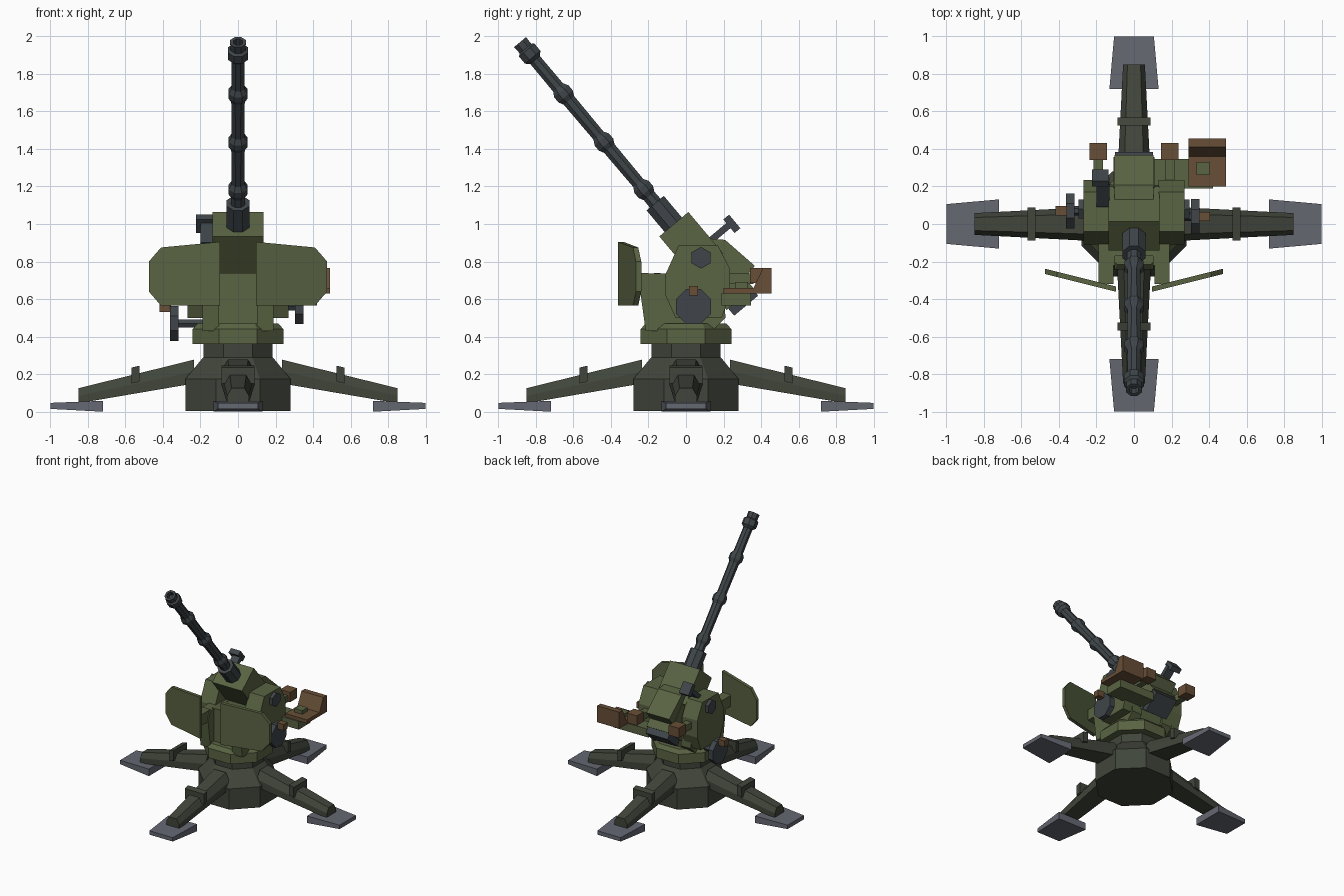
import bpy, bmesh
from math import sin, cos, pi, radians
from mathutils import Matrix, Vector

if "Cube" in bpy.data.objects:
    bpy.data.objects.remove(bpy.data.objects["Cube"])


def material(name, rgb):
    m = bpy.data.materials.new(name)
    m.use_nodes = True
    m.diffuse_color = (*rgb, 1)
    m.node_tree.nodes["Principled BSDF"].inputs["Base Color"].default_value = (*rgb, 1)
    return m


GREEN = material("olive green", (0.1, 0.125, 0.055))
DARK = material("dark green", (0.052, 0.06, 0.043))
STEEL = material("gun steel", (0.05, 0.06, 0.067))
PAD = material("pad grey", (0.127, 0.138, 0.165))
BROWN = material("brown leather", (0.135, 0.077, 0.037))


def loft(name, rings, mat, matrix=Matrix()):
    """Skin a list of equal-length point rings and cap both ends."""
    bm = bmesh.new()
    rows = [[bm.verts.new(matrix @ Vector(p)) for p in ring] for ring in rings]
    n = len(rows[0])
    for a, b in zip(rows, rows[1:]):
        for i in range(n):
            bm.faces.new((a[i], a[(i + 1) % n], b[(i + 1) % n], b[i]))
    bm.faces.new(rows[0])
    bm.faces.new(rows[-1])
    bmesh.ops.recalc_face_normals(bm, faces=bm.faces)
    mesh = bpy.data.meshes.new(name)
    bm.to_mesh(mesh)
    bm.free()
    mesh.materials.append(mat)
    ob = bpy.data.objects.new(name, mesh)
    bpy.context.collection.objects.link(ob)
    return ob


def side_prism(name, x0, x1, profile, mat):
    """Extrude a (y, z) profile from x0 to x1."""
    return loft(name, [[(x, y, z) for y, z in profile] for x in (x0, x1)], mat)


def box(name, x0, x1, y0, y1, z0, z1, mat):
    return side_prism(name, x0, x1, [(y0, z0), (y1, z0), (y1, z1), (y0, z1)], mat)


def lathe(name, profile, sides, mat, matrix=Matrix(), turn=0.5):
    """Revolve (height, radius) pairs around the local z axis."""
    ang = [2 * pi * (i + turn) / sides for i in range(sides)]
    return loft(name, [[(r * cos(a), r * sin(a), h) for a in ang] for h, r in profile], mat, matrix)


def disc_x(name, x0, x1, y, z, r, sides, mat, turn=0.5):
    m = Matrix.Translation((0, y, z)) @ Matrix.Rotation(pi / 2, 4, "Y")
    return lathe(name, [(x0, r), (x1, r)], sides, mat, m, turn)


# Gun frame: t runs along the bore, n is perpendicular and up
PIVOT = Vector((0, 0.08, 0.82))
ELEV = radians(50)


def gun(points):
    return [(PIVOT.y - t * cos(ELEV) + n * sin(ELEV), PIVOT.z + t * sin(ELEV) + n * cos(ELEV))
            for t, n in points]


def gun_box(name, x0, x1, t0, t1, n0, n1, mat):
    return side_prism(name, x0, x1, gun([(t0, n0), (t1, n0), (t1, n1), (t0, n1)]), mat)


# Pedestal and turntable
OCT = 1 / cos(pi / 8)
lathe("pedestal", [(0.005, 0.28 * OCT), (0.175, 0.28 * OCT), (0.29, 0.185 * OCT), (0.37, 0.185 * OCT)], 8, DARK)
lathe("turntable", [(0.36, 0.242 * OCT), (0.44, 0.242 * OCT), (0.47, 0.215 * OCT)], 8, GREEN)


# Outrigger legs with straps and ground pads
def leg_ring(y, w, z0, z1):
    zm = z0 + (z1 - z0) * 0.5
    return [(-w, y, z0), (w, y, z0), (w, y, zm), (w * 0.6, y, z1), (-w * 0.6, y, z1), (-w, y, zm)]


def pad_ring(y, w, z0, z1):
    return [(-w, y, z0), (w, y, z0), (w, y, z1), (-w, y, z1)]


for i, side in enumerate(("front", "left", "back", "right")):
    rot = Matrix.Rotation(i * pi / 2, 4, "Z")
    loft(side + "_leg", [leg_ring(-0.235, 0.09, 0.15, 0.277), leg_ring(-0.85, 0.058, 0.045, 0.125)], DARK, rot)
    loft(side + "_leg_strap", [pad_ring(-0.525, 0.087, 0.16, 0.245), pad_ring(-0.568, 0.087, 0.15, 0.235)], DARK, rot)
    loft(side + "_ground_pad", [pad_ring(-0.72, 0.131, 0, 0.058), pad_ring(-1, 0.106, 0.015, 0.047)], PAD, rot)

# Mount body between the side plates
side_prism("mount_body", -0.12, 0.12,
           [(-0.17, 0.45), (0.17, 0.45), (0.2, 0.56), (0.12, 0.72), (-0.17, 0.74)], GREEN)

for side, s in (("left", 1), ("right", -1)):
    # Lower side plate with its shield arm
    side_prism(side + "_side_plate", s * 0.1, s * 0.19,
               [(-0.215, 0.43), (0.14, 0.43), (0.21, 0.5), (0.2, 0.72),
                (-0.11, 0.735), (-0.22, 0.735), (-0.245, 0.65)], GREEN)
    box(side + "_shield_arm", s * 0.11, s * 0.19, -0.32, -0.2, 0.65, 0.74, GREEN)
    # Trunnion cheek
    side_prism(side + "_cheek", s * 0.13, s * 0.268,
               [(-0.055, 0.5), (0.19, 0.5), (0.235, 0.62), (0.235, 0.76), (0.17, 0.885),
                (-0.04, 0.885), (-0.11, 0.73), (-0.11, 0.62)], GREEN)
    disc_x(side + "_trunnion_cap", s * 0.25, s * 0.295, PIVOT.y, PIVOT.z, 0.058, 6, STEEL, 0)
    # Angled shield plate
    outline = [(0.095, 0.565), (0.41, 0.565), (0.475, 0.64), (0.475, 0.8), (0.41, 0.875), (0.095, 0.905)]
    loft(side + "_shield", [[(s * x, -0.385 + x * 0.25 + d, z) for x, z in outline] for d in (0, 0.028)], GREEN)
    # Shoulder rest on its arm
    box(side + "_rest_arm", s * 0.165, s * 0.215, 0.18, 0.36, 0.68, 0.735, GREEN)
    box(side + "_shoulder_rest", s * 0.145, s * 0.237, 0.34, 0.432, 0.685, 0.765, BROWN)

# Hand wheels, one higher than the other
for side, s, y, z, x in (("left", 1, 0.04, 0.56, 0.305), ("right", -1, 0.07, 0.47, 0.318)):
    disc_x(side + "_wheel_shaft", s * 0.18, s * x, y, z, 0.025, 6, STEEL)
    disc_x(side + "_hand_wheel", s * x, s * (x + 0.043), y, z, 0.093 * OCT, 8, STEEL)
    box(side + "_wheel_handle", s * (x + 0.04), s * (x + 0.1), y - 0.025, y + 0.025, z + 0.06, z + 0.11, BROWN)

# Receiver, top cover and breech
gun_box("receiver", -0.136, 0.136, -0.06, 0.23, -0.097, 0.105, GREEN)
gun_box("breech_housing", -0.11, 0.11, -0.3, -0.05, -0.075, 0.11, GREEN)
gun_box("breech_block", -0.1, 0.1, -0.35, -0.3, -0.063, 0.103, STEEL)
side_prism("top_cover", -0.105, 0.105,
           gun([(0.06, 0.09), (-0.01, 0.16), (-0.217, 0.192), (-0.24, 0.08)]), GREEN)

# Barrel with collars and a hollow muzzle
barrel = [(0.2, 0.065), (0.38, 0.065), (0.38, 0.04)]
for t in (0.475, 0.805, 1.14):
    barrel += [(t - 0.045, 0.039), (t - 0.018, 0.054), (t + 0.018, 0.054), (t + 0.045, 0.037)]
barrel += [(1.375, 0.036), (1.395, 0.058), (1.445, 0.058), (1.455, 0.043),
           (1.5, 0.045), (1.5, 0.027), (1.46, 0.025)]
lathe("barrel", barrel, 8, STEEL, Matrix.Translation(PIVOT) @ Matrix.Rotation(pi / 2 - ELEV, 4, "X"))

# Sight
gun_box("sight_stem", -0.2, -0.13, 0.02, 0.055, 0.06, 0.235, STEEL)
gun_box("sight_head", -0.225, -0.137, -0.014, 0.08, 0.222, 0.262, STEEL)

# Gunner seat on a bracket
box("seat_bracket", 0.1, 0.42, 0.19, 0.345, 0.565, 0.632, GREEN)
side_prism("seat", 0.29, 0.49,
           [(0.2, 0.63), (0.455, 0.63), (0.455, 0.765), (0.41, 0.765), (0.36, 0.66), (0.2, 0.66)], BROWN)
box("seat_block", 0.333, 0.403, 0.26, 0.33, 0.62, 0.69, GREEN)
